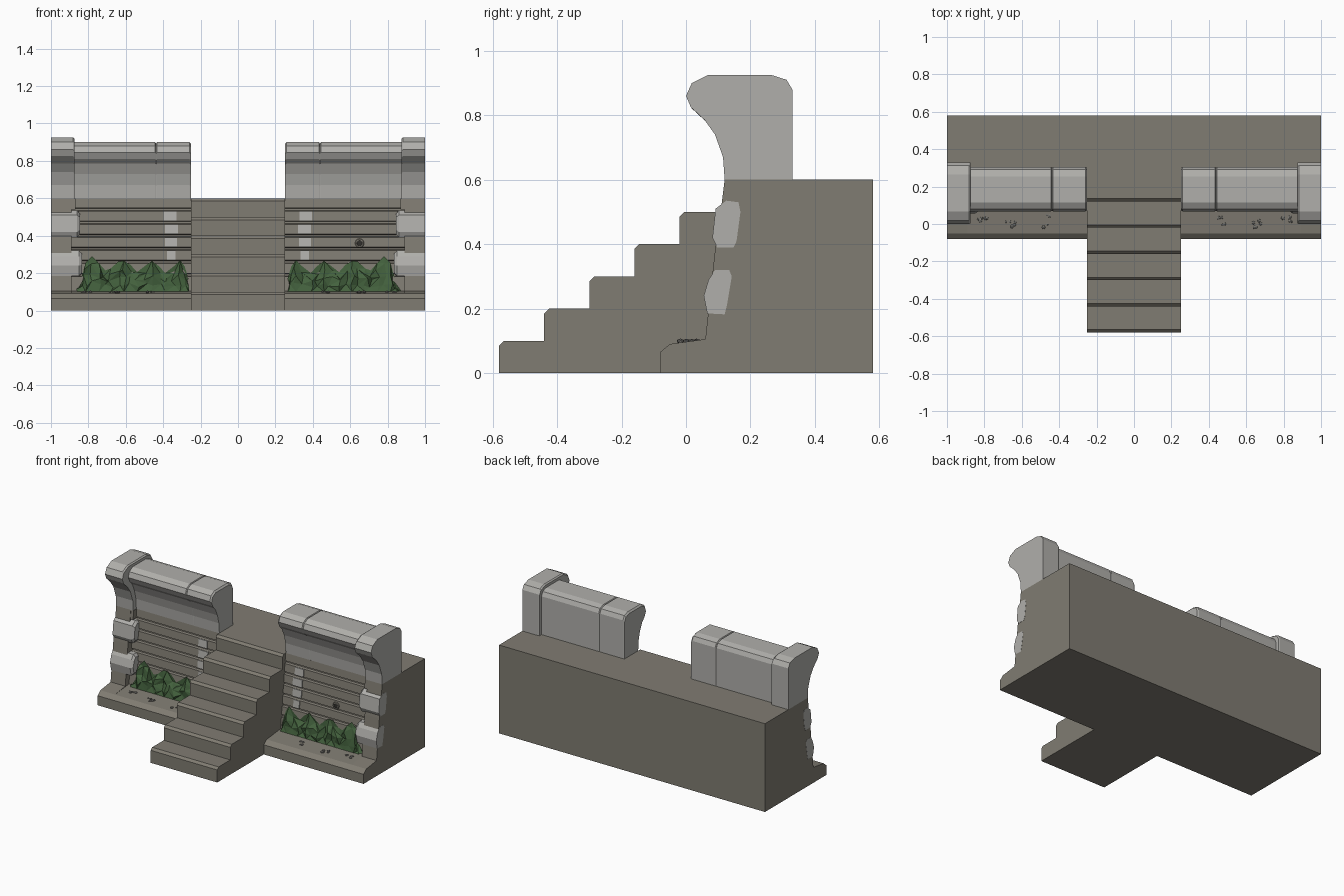
import bpy, bmesh, math, random
from mathutils import Vector

if "Cube" in bpy.data.objects:
    bpy.data.objects.remove(bpy.data.objects["Cube"])

random.seed(4)


def lin(c):
    c /= 255
    return c / 12.92 if c <= 0.04045 else ((c + 0.055) / 1.055) ** 2.4


def material(name, r, g, b):
    m = bpy.data.materials.new(name)
    m.diffuse_color = (lin(r), lin(g), lin(b), 1)
    m.use_nodes = True
    m.node_tree.nodes["Principled BSDF"].inputs["Base Color"].default_value = m.diffuse_color
    return m


STONE = material("brown_grey_stone", 128, 124, 114)
LIGHT = material("light_grey_stone", 176, 175, 171)
GREEN = material("leaf_green", 68, 98, 62)
PEBBLE = material("pebble_grey", 122, 121, 117)
DARK = material("drain_dark", 48, 47, 44)


def finish(name, bm, mat):
    me = bpy.data.meshes.new(name)
    bm.to_mesh(me)
    bm.free()
    me.materials.append(mat)
    ob = bpy.data.objects.new(name, me)
    bpy.context.collection.objects.link(ob)
    return ob


def loft(name, profile, sections, mat, caps=True, pivot=(0, 0)):
    """Sweep a (y, z) profile along x; sections are (x, scale about pivot)."""
    bm = bmesh.new()
    rings = [[bm.verts.new((x, pivot[0] + (y - pivot[0]) * s, pivot[1] + (z - pivot[1]) * s))
              for y, z in profile] for x, s in sections]
    n = len(profile)
    for a, b in zip(rings, rings[1:]):
        for i in range(n):
            bm.faces.new((a[i], a[(i + 1) % n], b[(i + 1) % n], b[i]))
    ends = [bm.faces.new(rings[0]), bm.faces.new(rings[-1])]
    bmesh.ops.recalc_face_normals(bm, faces=bm.faces[:])
    if not caps:
        bmesh.ops.delete(bm, geom=ends, context='FACES_ONLY')
    return finish(name, bm, mat)


# Stairs: six chamfered steps running into the deck
stair = [(0.58, 0), (-0.58, 0)]
for i in range(6):
    y, z = -0.58 + 0.14 * i, 0.1 * (i + 1)
    if i:
        stair.append((y, z - 0.1))
    stair += [(y, z - 0.015), (y + 0.015, z)]
stair.append((0.58, 0.6))
loft("stairs", stair, [(-0.25, 1), (0.25, 1)], STONE)


# Recessed wall with horizontal grooves above a ledge
def wall_y(z):
    return 0.10 + 0.055 * (z - 0.105) / 0.495


LEDGE = [(0.58, 0), (-0.08, 0), (-0.08, 0.065), (-0.05, 0.09)]
wall = LEDGE + [(wall_y(0.105), 0.105)]
for z in (0.19, 0.26, 0.33, 0.40, 0.47, 0.54):
    for dz, dy in ((-0.009, 0), (-0.005, 0.016), (0.005, 0.016), (0.009, 0)):
        wall.append((wall_y(z + dz) + dy, z + dz))
wall += [(wall_y(0.6), 0.6), (0.58, 0.6)]

# End pier continues the ledge and leans back
pier = LEDGE + [(0.06, 0.105), (0.09, 0.38), (0.105, 0.48), (0.12, 0.6), (0.58, 0.6)]

# Coping profiles with a curled front
post_cap = [(0.12, 0.6), (0.115, 0.67), (0.09, 0.74), (0.058, 0.785), (0.015, 0.825),
            (0.0, 0.86), (0.018, 0.90), (0.068, 0.925), (0.265, 0.925), (0.312, 0.91),
            (0.33, 0.88), (0.33, 0.6)]
long_cap = [(0.155, 0.6), (0.15, 0.67), (0.135, 0.73), (0.11, 0.785), (0.085, 0.81),
            (0.068, 0.845), (0.08, 0.88), (0.115, 0.90), (0.255, 0.90), (0.292, 0.888),
            (0.305, 0.86), (0.305, 0.6)]

# Octagonal outlines of the two projecting quoins
upper_quoin = [(0.082, 0.42), (0.097, 0.39), (0.148, 0.39), (0.157, 0.41),
               (0.169, 0.50), (0.163, 0.53), (0.125, 0.535), (0.092, 0.51)]
lower_quoin = [(0.055, 0.24), (0.066, 0.185), (0.12, 0.182), (0.127, 0.21),
               (0.142, 0.30), (0.134, 0.32), (0.09, 0.32), (0.07, 0.29)]

# Foliage silhouette: (x, top height)
TOPS = [(0.265, 0.17), (0.285, 0.235), (0.31, 0.27), (0.345, 0.235), (0.39, 0.20),
        (0.42, 0.235), (0.46, 0.265), (0.495, 0.24), (0.54, 0.205), (0.575, 0.245),
        (0.61, 0.265), (0.64, 0.262), (0.68, 0.225), (0.71, 0.215), (0.745, 0.255),
        (0.78, 0.29), (0.815, 0.255), (0.83, 0.20), (0.86, 0.12)]


def foliage(name, s):
    bm = bmesh.new()
    rows = 4
    cols = []
    for i, (x, top) in enumerate(TOPS):
        col = []
        for r in range(rows + 1):
            t = r / rows
            z = 0.10 + (top - 0.10) * t
            inner = 0 < r < rows
            y = 0.074 + 0.034 * t * t
            if inner:
                y += random.uniform(-0.008, 0.010) + (0.012 if i % 2 else -0.006)
                z += random.uniform(-0.012, 0.012)
            dx = random.uniform(-0.013, 0.013) if inner else 0
            col.append(bm.verts.new((s * (x + dx), max(y, 0.066), z)))
        cols.append(col)
    for i, (a, b) in enumerate(zip(cols, cols[1:])):
        for r in range(rows):
            q = (a[r], b[r], b[r + 1], a[r + 1])
            k = (i + r) % 2
            for tri in ((q[k], q[k + 1], q[k + 2]), (q[k], q[k + 2], q[(k + 3) % 4])):
                bm.faces.new(tri if s > 0 else tri[::-1])
    return finish(name, bm, GREEN)


def pebbles(name, s):
    bm = bmesh.new()
    for cx, cy in ((0.46, 0.04), (0.475, -0.01), (0.63, 0.0), (0.655, -0.02),
                   (0.675, 0.01), (0.80, 0.025), (0.825, 0.03), (0.83, 0.015)):
        for _ in range(2):
            p = Vector((s * (cx + random.uniform(-0.012, 0.012)),
                        cy + random.uniform(-0.01, 0.01), 0.099))
            r = random.uniform(0.006, 0.012)
            made = bmesh.ops.create_icosphere(bm, subdivisions=1, radius=r)["verts"]
            for v in made:
                v.co = Vector((v.co.x, v.co.y, v.co.z * 0.7)) + p
    return finish(name, bm, PEBBLE)


for s, side in ((-1, "left"), (1, "right")):
    def part(name, profile, sections, mat, **kw):
        return loft(f"{side}_{name}", profile, [(s * x, k) for x, k in sections], mat, **kw)

    part("wall", wall, [(0.25, 1), (0.89, 1)], STONE, caps=False)
    part("pier", pier, [(0.89, 1), (1, 1)], STONE)
    part("pier_block", [(0.115, 0.54), (0.122, 0.6), (0.18, 0.6), (0.18, 0.54)],
         [(0.87, 1), (0.89, 1)], STONE)
    part("long_coping", long_cap, [(0.25, 0.965), (0.26, 1), (0.433, 1), (0.438, 0.975),
                                   (0.443, 1), (0.875, 1)], LIGHT, pivot=(0.2, 0.6))
    part("end_coping", post_cap, [(0.873, 0.98), (0.882, 1), (1, 1)], LIGHT, pivot=(0.2, 0.6))
    part("upper_quoin", upper_quoin, [(0.845, 0.75), (0.86, 1), (1.001, 1)], LIGHT,
         pivot=(0.125, 0.465))
    part("lower_quoin", lower_quoin, [(0.835, 0.75), (0.85, 1), (1.001, 1)], LIGHT,
         pivot=(0.1, 0.255))
    # Pale stones set into the courses
    for i, (z, x0, x1) in enumerate(((0.27, 0.335, 0.38), (0.34, 0.325, 0.39),
                                     (0.41, 0.32, 0.39), (0.48, 0.33, 0.395))):
        a, b = z, z + 0.05
        part(f"pale_stone_{i + 1}", [(wall_y(a) - 0.006, a), (wall_y(b) - 0.006, b),
                                     (wall_y(b) + 0.003, b), (wall_y(a) + 0.003, a)],
             [(x0, 1), (x1, 1)], LIGHT)
    foliage(f"{side}_foliage", s)
    pebbles(f"{side}_pebbles", s)

# Small drain on the right wall
bpy.ops.mesh.primitive_torus_add(major_segments=12, minor_segments=6, major_radius=0.019,
                                 minor_radius=0.006, location=(0.65, 0.124, 0.36),
                                 rotation=(math.pi / 2, 0, 0))
bpy.context.object.name = "drain_ring"
bpy.context.object.data.materials.append(STONE)
bpy.ops.mesh.primitive_cylinder_add(vertices=12, radius=0.018, depth=0.009,
                                    location=(0.65, 0.125, 0.36), rotation=(math.pi / 2, 0, 0))
bpy.context.object.name = "drain_hole"
bpy.context.object.data.materials.append(DARK)
